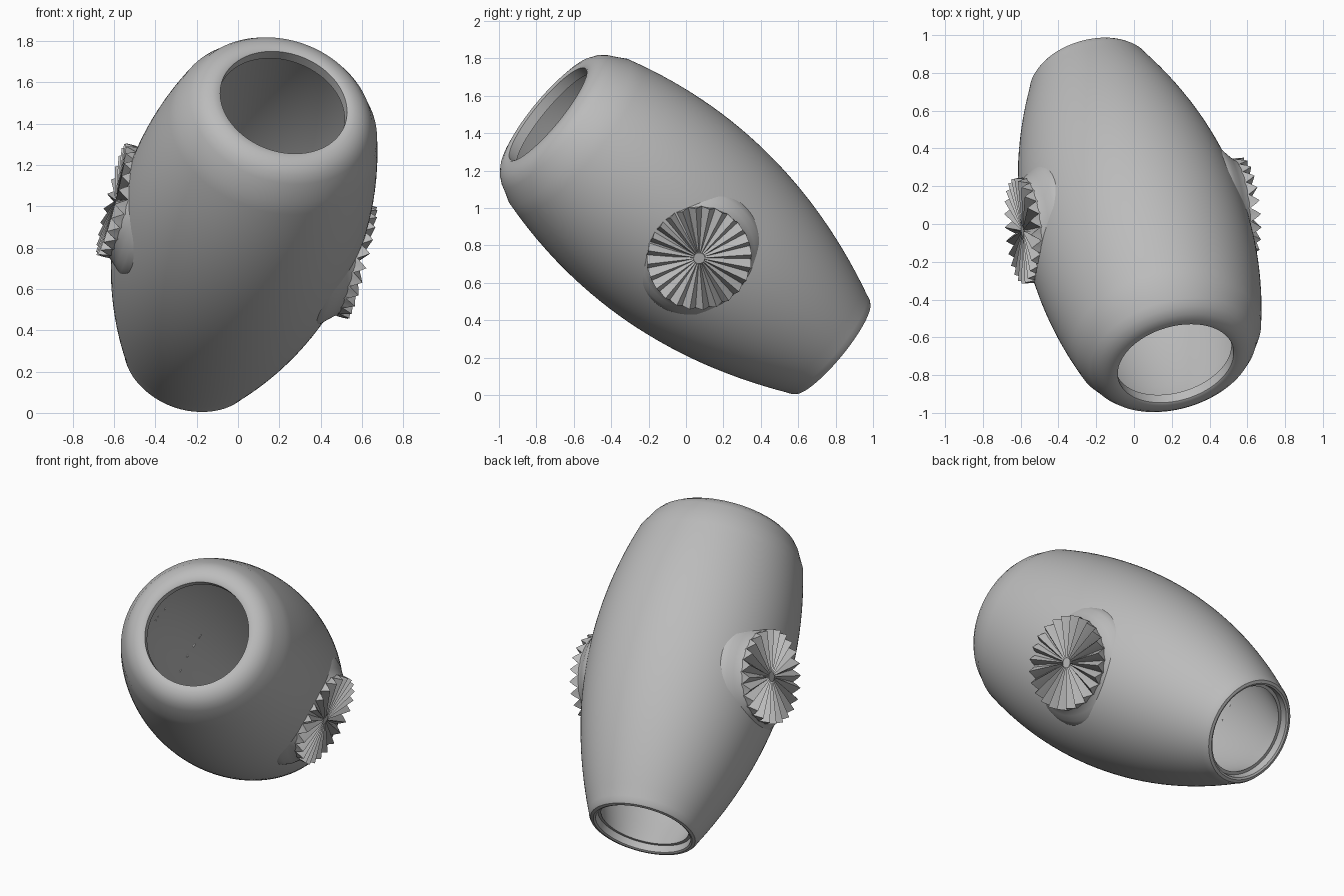
import bpy, bmesh, math
from mathutils import Matrix, Vector

cube = bpy.data.objects.get("Cube")
if cube:
    bpy.data.objects.remove(cube, do_unlink=True)

grey = bpy.data.materials.new("plain_grey")
grey.use_nodes = True
grey.diffuse_color = (0.5, 0.5, 0.5, 1)
grey.node_tree.nodes["Principled BSDF"].inputs["Base Color"].default_value = (0.5, 0.5, 0.5, 1)

# Tilted frame: the barrel axis runs from the front mouth to the rear mouth
MOUTH = Vector((0.222, -0.742, 1.505))
AXIS = Vector((-0.226, 0.752, -0.619)).normalized()
SIDE = Vector((0.967, 0.081, -0.24))
SIDE = (SIDE - AXIS * SIDE.dot(AXIS)).normalized()


def frame(origin, z, x):
    y = z.cross(x)
    m = Matrix((x, y, z)).transposed().to_4x4()
    m.translation = origin
    return m


def make(name, bm, matrix, angle=35):
    bmesh.ops.remove_doubles(bm, verts=bm.verts, dist=1e-5)
    bmesh.ops.recalc_face_normals(bm, faces=bm.faces)
    mesh = bpy.data.meshes.new(name)
    bm.to_mesh(mesh)
    bm.free()
    mesh.materials.append(grey)
    ob = bpy.data.objects.new(name, mesh)
    bpy.context.collection.objects.link(ob)
    ob.matrix_world = matrix
    bpy.ops.object.select_all(action='DESELECT')
    ob.select_set(True)
    bpy.context.view_layer.objects.active = ob
    bpy.ops.object.shade_smooth_by_angle(angle=math.radians(angle))
    return ob


def lathe(name, profile, matrix, steps=96, closed=False):
    bm = bmesh.new()
    vs = [bm.verts.new((r, 0, h)) for r, h in profile]
    pairs = list(zip(vs, vs[1:])) + ([(vs[-1], vs[0])] if closed else [])
    es = [bm.edges.new(p) for p in pairs]
    bmesh.ops.spin(bm, geom=vs + es, cent=(0, 0, 0), axis=(0, 0, 1),
                   angle=math.tau, steps=steps)
    return make(name, bm, matrix)


def cut(ob, cutter):
    mod = ob.modifiers.new("cut", 'BOOLEAN')
    mod.operation = 'DIFFERENCE'
    mod.solver = 'EXACT'
    mod.object = cutter
    cutter.hide_render = True
    cutter.hide_set(True)


def belly(s):
    return 0.595 - 0.2 * (s - 0.85) ** 2


# Barrel shell with a rounded front rim and a stepped rear rim
WALL = 0.08
barrel_frame = frame(MOUTH, AXIS, SIDE)
outer = [(0.315, 0.005), (0.325, 0), (0.355, 0), (0.39, 0.01), (0.425, 0.035), (0.452, 0.07), (0.472, 0.11)]
stations = [0.16 + i * 1.82 / 28 for i in range(29)]
outer += [(belly(s), s) for s in stations]
outer += [(0.33, 2.005), (0.318, 2.02), (0.3, 2.024), (0.288, 2.018)]
rear_step = [(0.285, 1.975), (0.265, 1.975)]
inside = [(belly(s) - WALL, s) for s in reversed(stations[:-1])]
inside += [(0.385, 0.06), (0.315, 0.06)]
barrel = lathe("barrel", outer + rear_step + inside, barrel_frame, 128, True)

# Cavity helper that trims the bosses flush with the inside wall
cavity = lathe("cavity_cutter", [(0, 1.915)] + inside[:-1] + [(0, 0.06)], barrel_frame, 128)


def rosette(name, matrix, teeth=24):
    # Radial pleats rising from a small hub
    bm = bmesh.new()
    rings = []
    n = teeth * 4
    heights = (0.63, 0.605, 0.575, 0.605)
    for ring in range(4):
        loop = []
        for i in range(n):
            h = heights[i % 4]
            r, z = [(0.03, 0.605), (0.035, 0.6 + (h - 0.6) * 0.3), (0.28, h), (0.272, 0.55)][ring]
            a = math.tau * i / n
            loop.append(bm.verts.new((r * math.cos(a), r * math.sin(a), z)))
        rings.append(loop)
    for a, b in zip(rings, rings[1:]):
        for i in range(n):
            j = (i + 1) % n
            bm.faces.new((a[i], a[j], b[j], b[i]))
    bm.faces.new(rings[0])
    bm.faces.new(rings[-1])
    return make(name, bm, matrix, 25)


# Toothed bosses on both sides
centre = MOUTH + AXIS * 1.01
boss_profile = [(0, 0.4), (0.36, 0.4), (0.355, 0.47), (0.335, 0.505), (0.305, 0.535),
                (0.283, 0.56), (0.274, 0.575), (0, 0.575)]
bosses = {}
for label, sign in (("left", 1), ("right", -1)):
    m = frame(centre, SIDE * sign, AXIS)
    bosses[label] = lathe(label + "_boss", boss_profile, m)
    cut(bosses[label], cavity)
    rosette(label + "_toothed_disc", m)

# Recess with concentric rings behind the left boss
left_frame = frame(centre, SIDE, AXIS)
recess = lathe("recess_cutter", [(0, 0.35), (0.2, 0.35), (0.2, 0.565), (0, 0.565)], left_frame, 64)
cut(barrel, recess)
cut(bosses["left"], recess)
for i, r in enumerate((0.06, 0.13)):
    lathe(f"recess_ring_{i + 1}", [(r, 0.5), (r + 0.03, 0.5), (r + 0.03, 0.57), (r, 0.57)],
          left_frame, 64, True)
